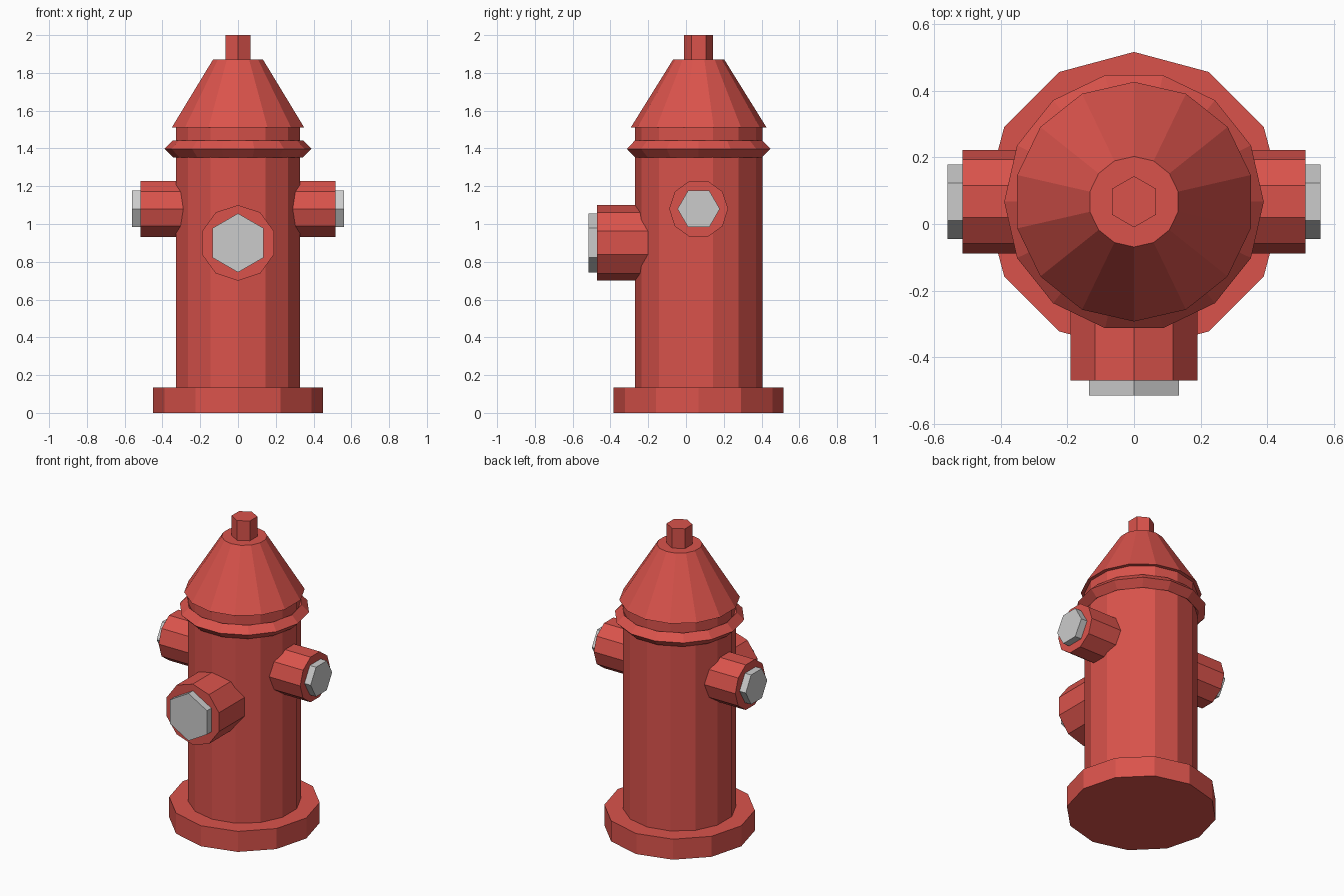
import bpy
from math import pi, cos, sin
from mathutils import Vector

if "Cube" in bpy.data.objects:
    bpy.data.objects.remove(bpy.data.objects["Cube"])

YC = 0.067  # y of the hydrant's vertical axis

red = bpy.data.materials.new("red_paint")
red.diffuse_color = (0.70, 0.086, 0.071, 1)
red.use_nodes = True
red.node_tree.nodes["Principled BSDF"].inputs["Base Color"].default_value = red.diffuse_color


def lathe(name, sides, profile, axis, ref, centre, mat=red, closed=False):
    """Sweep (radius, distance) points round axis; first corner points along ref."""
    axis, ref, centre = Vector(axis), Vector(ref), Vector(centre)
    side = axis.cross(ref)
    verts = []
    for r, d in profile:
        for i in range(sides):
            a = 2 * pi * i / sides
            verts.append(centre + axis * d + (ref * cos(a) + side * sin(a)) * r)
    n, faces = len(profile), []
    for k in range(n if closed else n - 1):
        lo, hi = k * sides, (k + 1) % n * sides
        for i in range(sides):
            j = (i + 1) % sides
            faces.append((lo + i, lo + j, hi + j, hi + i))
    if not closed:
        faces.append(tuple(reversed(range(sides))))
        faces.append(tuple(range((n - 1) * sides, n * sides)))
    mesh = bpy.data.meshes.new(name)
    mesh.from_pydata(verts, [], faces)
    if mat:
        mesh.materials.append(mat)
    obj = bpy.data.objects.new(name, mesh)
    bpy.context.collection.objects.link(obj)
    return obj


X, Y, Z = (1, 0, 0), (0, 1, 0), (0, 0, 1)
foot = (0, YC, 0)

# Upright parts: base, barrel, flange, bonnet and top nut
lathe("base_plate", 12, [(0.45, 0), (0.45, 0.135)], Z, Y, foot)
lathe("barrel", 14, [(0.337, 0.10), (0.337, 1.53)], Z, Y, foot)
lathe("flange_ring", 14, [(0.345, 1.353), (0.39, 1.398), (0.345, 1.443), (0.30, 1.398)],
      Z, X, foot, closed=True)
lathe("bonnet", 14, [(0.36, 1.51), (0.136, 1.87)], Z, Y, foot)
lathe("top_nut", 6, [(0.077, 1.85), (0.077, 2.0)], Z, Y, foot)


# Outlets: ten-sided nozzle with a grey hexagonal cap
def outlet(name, axis, ref, centre, r, cap_r, start, end, tip):
    lathe(name + "_nozzle", 10, [(r, start), (r, end)], axis, ref, centre)
    lathe(name + "_cap", 6, [(cap_r, end - 0.02), (cap_r, tip)], axis, ref, centre, None)


for name, s in (("right", 1), ("left", -1)):
    outlet(name, (s, 0, 0), Y, (0, YC, 1.08), 0.156, 0.112, 0.2, 0.515, 0.56)
outlet("front", (0, -1, 0), Z, (0, 0, 0.90), 0.20, 0.156, 0.10, 0.47, 0.515)
